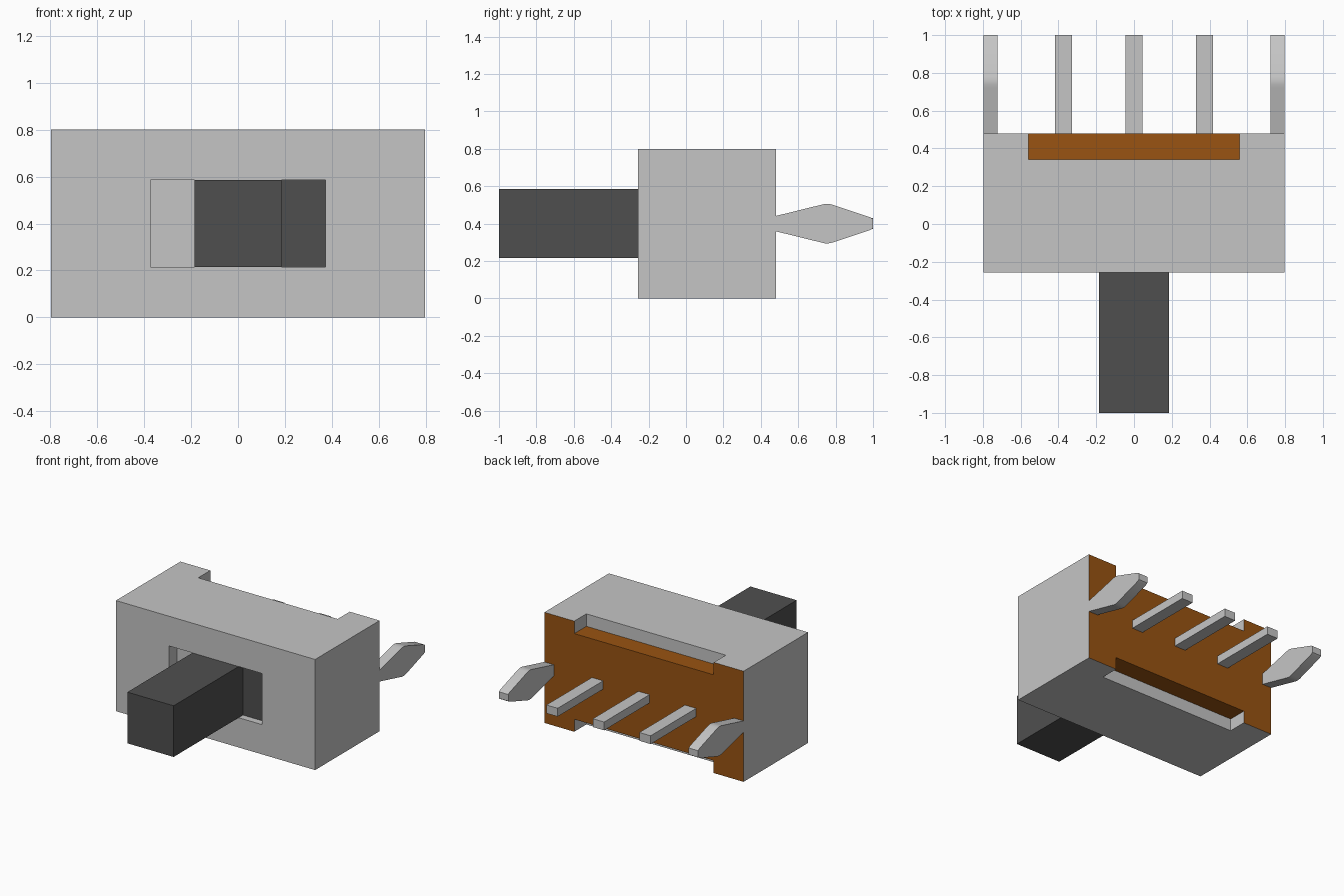
import bpy
import bmesh
import math

if "Cube" in bpy.data.objects:
    bpy.data.objects.remove(bpy.data.objects["Cube"], do_unlink=True)


def material(name, rgb):
    m = bpy.data.materials.new(name)
    m.use_nodes = True
    m.diffuse_color = (*rgb, 1)
    m.node_tree.nodes["Principled BSDF"].inputs["Base Color"].default_value = (*rgb, 1)
    return m


METAL = material("light grey metal", (0.56, 0.56, 0.56))
PLASTIC = material("dark grey plastic", (0.078, 0.078, 0.078))
BOARD = material("brown board", (0.32, 0.088, 0.006))


def add_object(name, bm, mat):
    bmesh.ops.recalc_face_normals(bm, faces=bm.faces)
    mesh = bpy.data.meshes.new(name)
    bm.to_mesh(mesh)
    bm.free()
    mesh.materials.append(mat)
    obj = bpy.data.objects.new(name, mesh)
    bpy.context.collection.objects.link(obj)
    return obj


def box(name, x, y, z, mat):
    bm = bmesh.new()
    bmesh.ops.create_cube(bm, size=1)
    for v in bm.verts:
        v.co = [(r[0] + r[1]) / 2 + c * (r[1] - r[0]) for c, r in zip(v.co, (x, y, z))]
    return add_object(name, bm, mat)


def activate(obj):
    bpy.ops.object.select_all(action="DESELECT")
    obj.select_set(True)
    bpy.context.view_layer.objects.active = obj


def cut(obj, cutter):
    mod = obj.modifiers.new("cut", "BOOLEAN")
    mod.operation = "DIFFERENCE"
    mod.solver = "EXACT"
    mod.object = cutter
    activate(obj)
    bpy.ops.object.modifier_apply(modifier=mod.name)
    bpy.data.objects.remove(cutter, do_unlink=True)


W, FRONT, BACK, H = 0.797, -0.257, 0.48, 0.8
WALL = 0.09

# Housing with a front window and a rear notch above and below
housing = box("housing", (-W, W), (FRONT, BACK), (0, H), METAL)
cut(housing, box("window_cutter", (-0.372, 0.372), (FRONT - 0.1, FRONT + WALL), (0.215, 0.585), METAL))
for z in ((H - WALL, H + 0.1), (-0.1, WALL)):
    cut(housing, box("notch_cutter", (-0.558, 0.558), (0.342, BACK + 0.1), z, METAL))

# The rear face and the notch floors show the board colour
while len(housing.data.materials) > 1:
    housing.data.materials.pop()
housing.data.materials.append(BOARD)
for f in housing.data.polygons:
    rear = f.normal.y > 0.9 and f.center.y > BACK - 0.01
    floor = abs(f.normal.z) > 0.9 and f.center.y > 0.342 and 0.05 < f.center.z < H - 0.05
    f.material_index = 1 if rear or floor else 0

# Slider: sliding plate inside the window and the handle
box("slider_plate", (-0.185, 0.372), (FRONT + 0.05, FRONT + 0.11), (0.215, 0.585), PLASTIC)
box("slider_handle", (-0.185, 0.185), (-1.0, FRONT + 0.06), (0.215, 0.585), PLASTIC)

# Straight contact pins
for name, x in (("right", -0.372), ("middle", 0), ("left", 0.372)):
    box(name + "_contact_pin", (x - 0.045, x + 0.045), (BACK - 0.02, 1.0), (0.37, 0.43), METAL)

# Diamond-shaped mounting legs: half profile (y, height from the axis), mirrored
half = [(0.46, 0.036), (0.48, 0.041), (0.72, 0.1), (0.74, 0.105), (0.76, 0.106),
        (0.78, 0.102), (0.985, 0.034), (1.0, 0.024)]
outline = [(y, 0.4 + h) for y, h in half] + [(y, 0.4 - h) for y, h in reversed(half)]
for name, x0 in (("right", -W), ("left", W - 0.075)):
    bm = bmesh.new()
    face = bm.faces.new([bm.verts.new((x0, y, z)) for y, z in outline])
    ext = bmesh.ops.extrude_face_region(bm, geom=[face])
    moved = [g for g in ext["geom"] if isinstance(g, bmesh.types.BMVert)]
    bmesh.ops.translate(bm, verts=moved, vec=(0.075, 0, 0))
    leg = add_object(name + "_mounting_leg", bm, METAL)
    activate(leg)
    bpy.ops.object.shade_smooth_by_angle(angle=math.radians(30))
